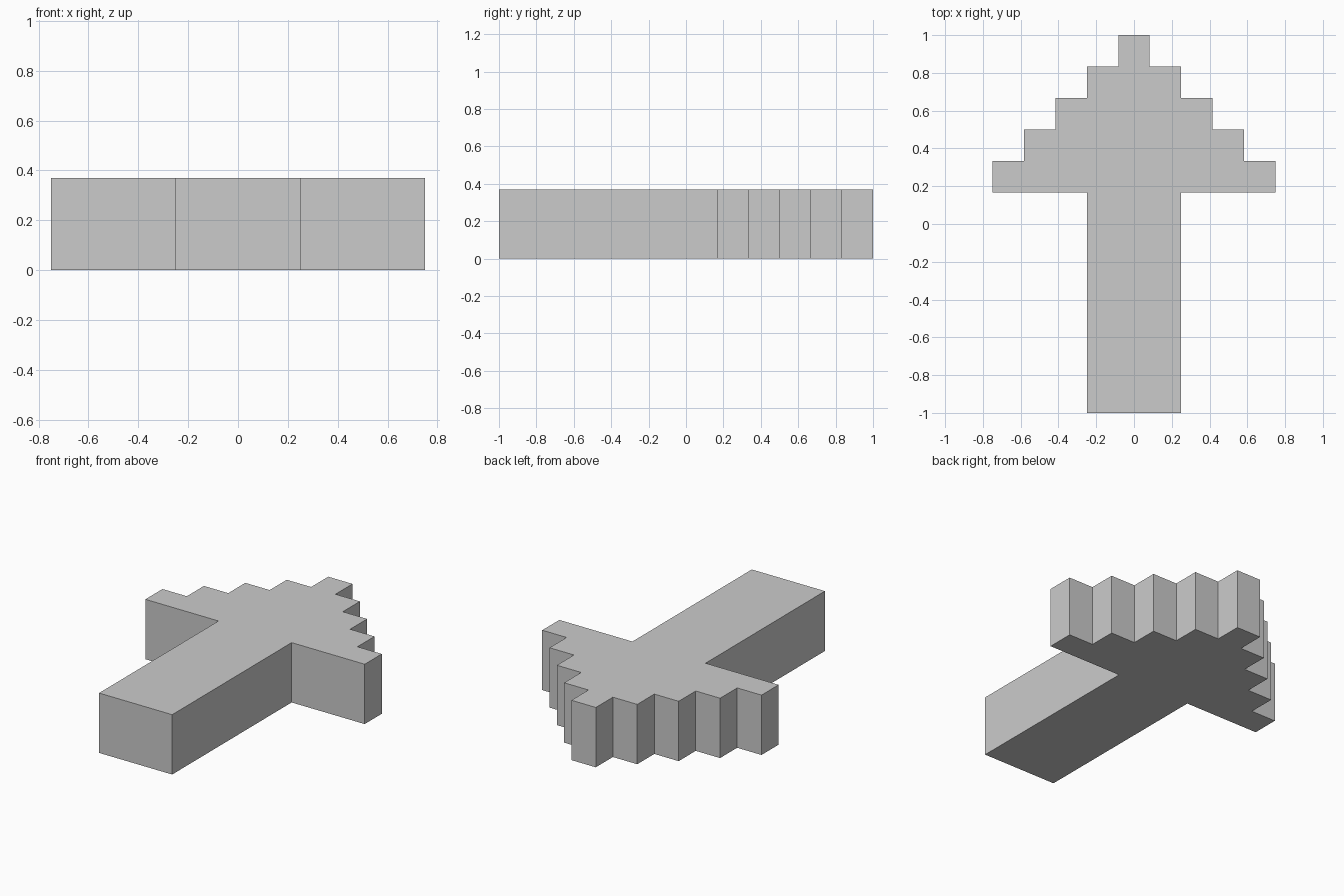
import bpy, bmesh

if "Cube" in bpy.data.objects:
    bpy.data.objects.remove(bpy.data.objects["Cube"])

STEP = 1 / 6        # size of one stair step
HEIGHT = 0.37

# Right half of the outline: shaft, then the stepped arrow head
right = [(0.25, -1.0), (0.25, STEP)]
for i in range(5):
    half_width = 0.75 - i * STEP
    right += [(half_width, STEP * (i + 1)), (half_width, STEP * (i + 2))]

# Mirror to close the outline
outline = right + [(-x, y) for x, y in reversed(right)]

# Extrude the outline into a solid arrow
bm = bmesh.new()
base = bm.faces.new([bm.verts.new((x, y, 0)) for x, y in outline])
top = bmesh.ops.extrude_face_region(bm, geom=[base], use_keep_orig=True)
bmesh.ops.translate(bm, vec=(0, 0, HEIGHT),
                    verts=[g for g in top["geom"] if isinstance(g, bmesh.types.BMVert)])
bmesh.ops.recalc_face_normals(bm, faces=bm.faces)

mesh = bpy.data.meshes.new("stepped_arrow")
bm.to_mesh(mesh)
bm.free()
bpy.context.collection.objects.link(bpy.data.objects.new("stepped_arrow", mesh))
